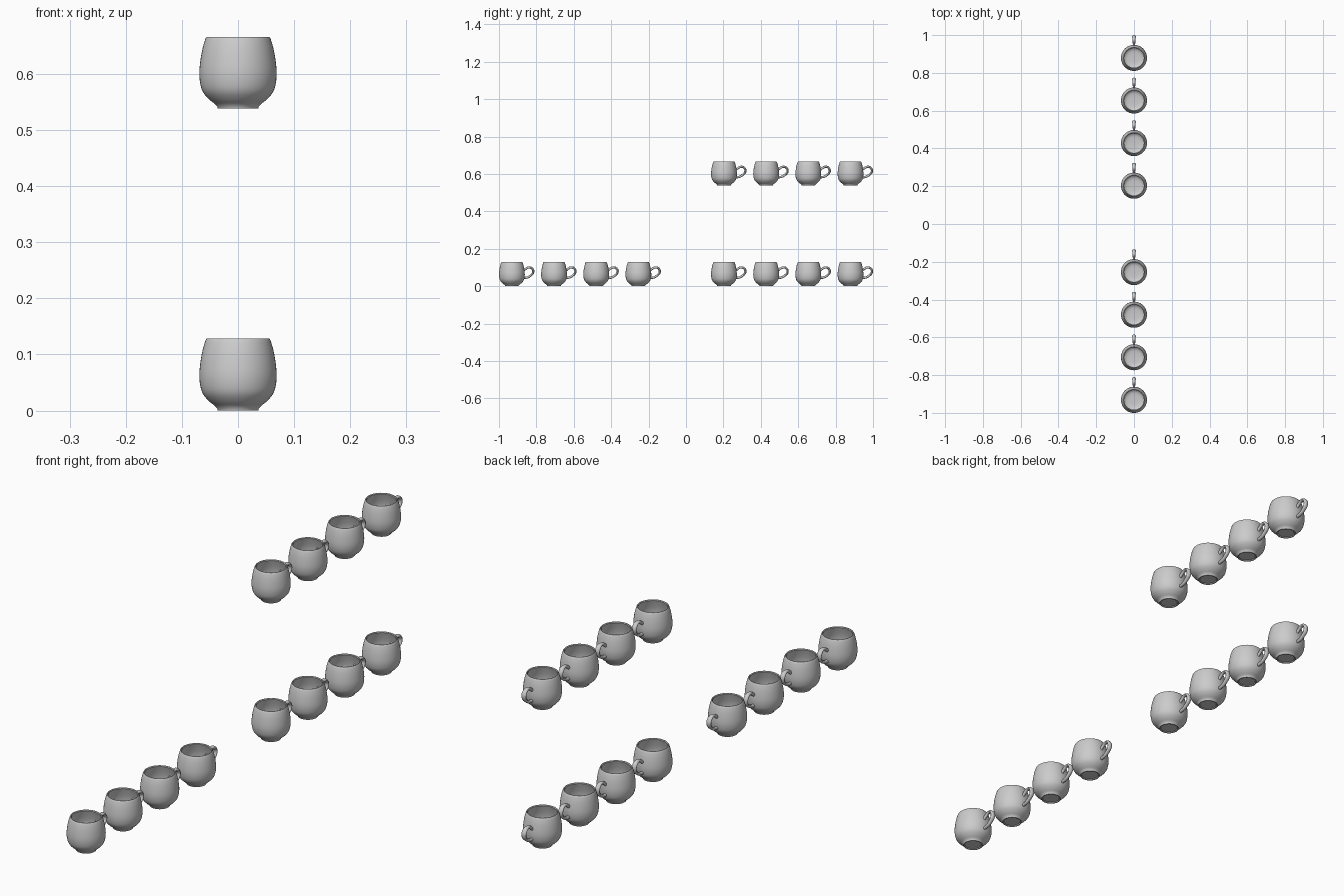
import bpy, bmesh, math
from mathutils import Vector

if "Cube" in bpy.data.objects:
    bpy.data.objects.remove(bpy.data.objects["Cube"], do_unlink=True)

SEGMENTS = 48


def finish(name, bm):
    bmesh.ops.recalc_face_normals(bm, faces=bm.faces)
    mesh = bpy.data.meshes.new(name)
    bm.to_mesh(mesh)
    bm.free()
    obj = bpy.data.objects.new(name, mesh)
    bpy.context.collection.objects.link(obj)
    bpy.ops.object.select_all(action="DESELECT")
    obj.select_set(True)
    bpy.context.view_layer.objects.active = obj
    bpy.ops.object.shade_smooth_by_angle(angle=math.radians(40))
    return obj


def smooth_path(points, steps=5):
    """Catmull-Rom curve through the given points."""
    pts = [Vector(p) for p in points]
    pts = [2 * pts[0] - pts[1]] + pts + [2 * pts[-1] - pts[-2]]
    out = []
    for a, b, c, d in zip(pts, pts[1:], pts[2:], pts[3:]):
        for i in range(steps):
            t = i / steps
            out.append(0.5 * (2 * b + (c - a) * t + (2 * a - 5 * b + 4 * c - d) * t ** 2
                              + (3 * b - a - 3 * c + d) * t ** 3))
    return out + [pts[-2]]


def lathe(name, profile):
    bm = bmesh.new()
    verts = [bm.verts.new((r, 0, z)) for r, z in profile]
    edges = [bm.edges.new(pair) for pair in zip(verts, verts[1:])]
    bmesh.ops.spin(bm, geom=verts + edges, axis=(0, 0, 1), cent=(0, 0, 0),
                   angle=math.tau, steps=SEGMENTS, use_duplicate=False)
    bmesh.ops.remove_doubles(bm, verts=bm.verts, dist=1e-5)
    return finish(name, bm)


def sweep(name, points, sides=12):
    """Oval tube in the YZ plane; each point is (y, z, half width, half depth)."""
    path = smooth_path([Vector(p) for p in points])
    bm = bmesh.new()
    rings = []
    for i, (y, z, w, d) in enumerate(path):
        before, after = path[max(i - 1, 0)], path[min(i + 1, len(path) - 1)]
        tangent = Vector((after[0] - before[0], after[1] - before[1])).normalized()
        ring = []
        for k in range(sides):
            a = math.tau * k / sides
            off = d * math.sin(a)
            ring.append(bm.verts.new((w * math.cos(a), y - tangent.y * off, z + tangent.x * off)))
        rings.append(ring)
    for r1, r2 in zip(rings, rings[1:]):
        for k in range(sides):
            n = (k + 1) % sides
            bm.faces.new((r1[k], r1[n], r2[n], r2[k]))
    bm.faces.new(rings[0])
    bm.faces.new(rings[-1])
    return finish(name, bm)


# Cup body: foot, rounded belly, rim and hollow interior
outer = smooth_path([(0.042, 0.009), (0.052, 0.017), (0.062, 0.029), (0.067, 0.043),
                     (0.069, 0.063), (0.067, 0.086), (0.063, 0.108), (0.058, 0.125)], 3)
inner = smooth_path([(0.052, 0.125), (0.057, 0.108), (0.062, 0.085), (0.063, 0.06),
                     (0.059, 0.036), (0.047, 0.021), (0.03, 0.016), (0, 0.015)], 3)
profile = [(0, 0.003), (0.03, 0.003), (0.032, 0), (0.036, 0), (0.037, 0.004)]
profile += [tuple(p) for p in outer] + [(0.056, 0.128), (0.054, 0.128)]
profile += [tuple(p) for p in inner]
body = lathe("cup_body", profile)

# Ear-shaped handle, thin at the wall and wider at its outer bend
handle = sweep("cup_handle", [
    (0.062, 0.083, 0.006, 0.006), (0.073, 0.092, 0.006, 0.006),
    (0.088, 0.100, 0.007, 0.006), (0.104, 0.098, 0.009, 0.006),
    (0.114, 0.085, 0.010, 0.006), (0.112, 0.069, 0.009, 0.006),
    (0.099, 0.056, 0.008, 0.006), (0.083, 0.047, 0.007, 0.006),
    (0.064, 0.044, 0.006, 0.006)])

# Rows of cups: two on the ground, one raised above the rear row
rows = {"front_row": (-0.931, 0), "rear_row": (0.203, 0), "upper_row": (0.203, 0.538)}
for row, (start, height) in rows.items():
    for i in range(4):
        for part in (body, handle):
            copy = bpy.data.objects.new(f"{row}_{part.name}_{i + 1}", part.data)
            copy.location = (0, start + 0.2255 * i, height)
            bpy.context.collection.objects.link(copy)
for part in (body, handle):
    bpy.data.objects.remove(part, do_unlink=True)
